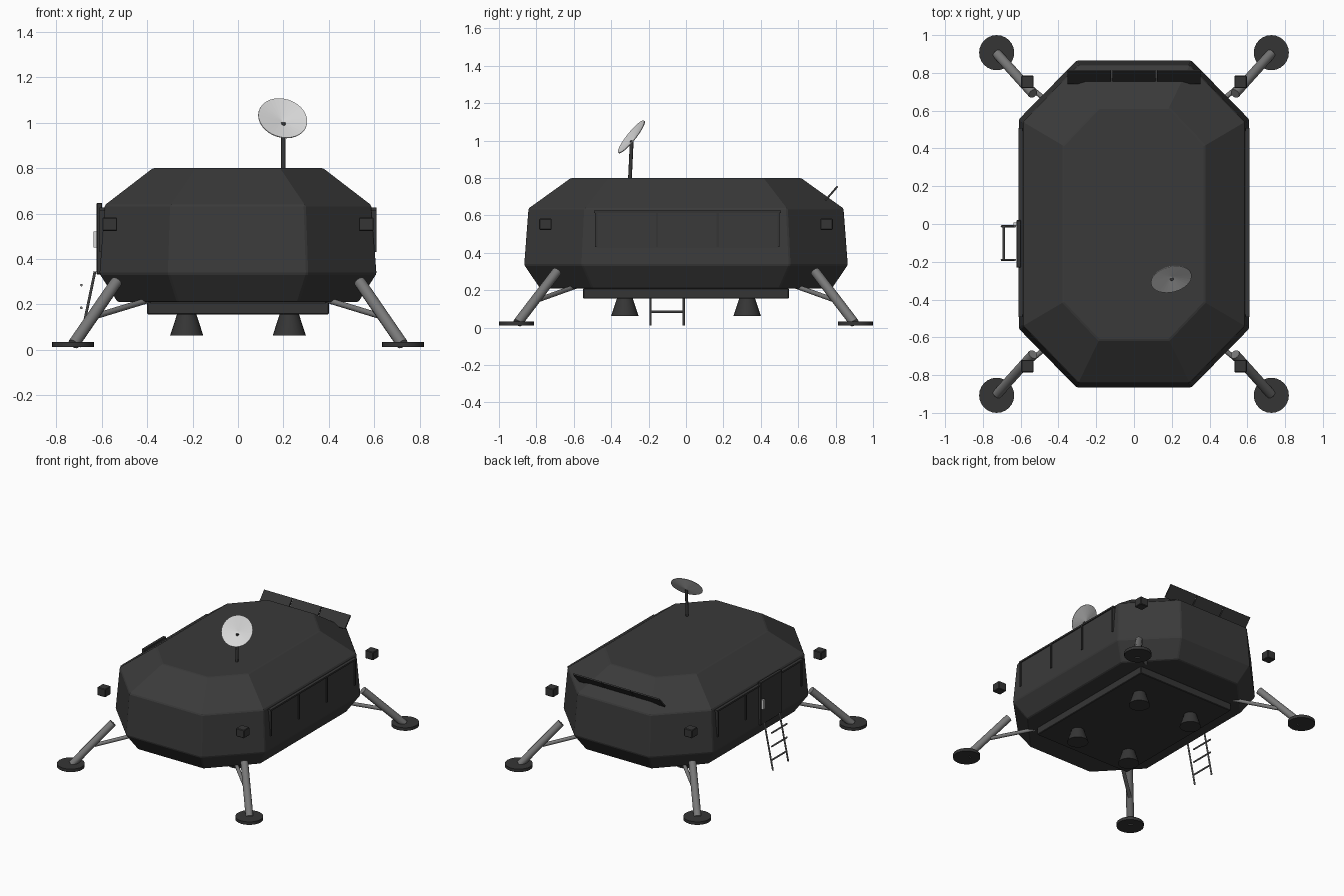
import bpy, bmesh, math
from mathutils import Vector

if "Cube" in bpy.data.objects:
    bpy.data.objects.remove(bpy.data.objects["Cube"], do_unlink=True)


def material(name, value):
    m = bpy.data.materials.new(name)
    m.use_nodes = True
    color = (value, value, value, 1)
    m.diffuse_color = color
    bsdf = m.node_tree.nodes["Principled BSDF"]
    bsdf.inputs["Base Color"].default_value = color
    bsdf.inputs["Roughness"].default_value = 0.7
    return m


HULL = material("hull charcoal", 0.042)
DARK = material("dark metal", 0.036)
STEEL = material("strut grey", 0.19)
LIGHT = material("dish light grey", 0.68)


def finish(name, bm, mat, smooth=False):
    bmesh.ops.recalc_face_normals(bm, faces=bm.faces)
    mesh = bpy.data.meshes.new(name)
    bm.to_mesh(mesh)
    bm.free()
    mesh.materials.append(mat)
    obj = bpy.data.objects.new(name, mesh)
    bpy.context.collection.objects.link(obj)
    if smooth:
        bpy.ops.object.select_all(action="DESELECT")
        obj.select_set(True)
        bpy.context.view_layer.objects.active = obj
        bpy.ops.object.shade_smooth_by_angle(angle=math.radians(35))
    return obj


def box(name, center, size, mat, bevel=0):
    bm = bmesh.new()
    bmesh.ops.create_cube(bm, size=1)
    bmesh.ops.scale(bm, vec=size, verts=bm.verts)
    if bevel:
        bmesh.ops.bevel(bm, geom=bm.edges[:], offset=bevel, segments=1, affect="EDGES")
    obj = finish(name, bm, mat)
    obj.location = center
    return obj


def rod(name, start, end, r1, mat, r2=None, sides=12):
    start, end = Vector(start), Vector(end)
    axis = end - start
    bm = bmesh.new()
    bmesh.ops.create_cone(bm, cap_ends=True, segments=sides, radius1=r1,
                          radius2=r1 if r2 is None else r2, depth=axis.length)
    obj = finish(name, bm, mat, True)
    obj.location = (start + end) / 2
    obj.rotation_euler = axis.to_track_quat("Z", "Y").to_euler()
    return obj


# Hull: stacked stretched octagons (half width, half length, end width, side length, height)
levels = [(0.53, 0.78, 0.265, 0.50, 0.21), (0.61, 0.865, 0.305, 0.555, 0.335),
          (0.587, 0.842, 0.295, 0.54, 0.637), (0.375, 0.615, 0.185, 0.415, 0.80)]
bm = bmesh.new()
rings = []
for hx, hy, cx, cy, z in levels:
    corners = [(hx, -cy), (hx, cy), (cx, hy), (-cx, hy),
               (-hx, cy), (-hx, -cy), (-cx, -hy), (cx, -hy)]
    rings.append([bm.verts.new((x, y, z)) for x, y in corners])
for low, high in zip(rings, rings[1:]):
    for i in range(8):
        j = (i + 1) % 8
        bm.faces.new((low[i], low[j], high[j], high[i]))
bm.faces.new(rings[0])
bm.faces.new(rings[-1])
hull = finish("hull", bm, HULL)
bevel = hull.modifiers.new("edge bevel", "BEVEL")
bevel.width = 0.006
bevel.segments = 1

# Underside
box("base_plate", (0, 0, 0.183), (0.8, 1.1, 0.056), DARK, 0.004)

for sx in (-1, 1):
    side = "left" if sx > 0 else "right"
    # Side panels held in a thin frame
    box(f"{side}_side_panel", (sx * 0.592, 0.007, 0.52), (0.022, 0.97, 0.2), HULL)
    box(f"{side}_frame_top", (sx * 0.6, 0.007, 0.62), (0.022, 1.0, 0.012), DARK)
    for k in range(4):
        box(f"{side}_frame_post_{k + 1}", (sx * 0.6, -0.48 + 0.325 * k, 0.525),
            (0.022, 0.012, 0.19), DARK)
    for sy in (-1, 1):
        tag = f"{'front' if sy < 0 else 'back'}_{side}"
        # Landing leg
        rod(f"{tag}_foot_pad", (sx * 0.727, sy * 0.907, 0.012),
            (sx * 0.727, sy * 0.907, 0.034), 0.093, DARK, sides=24)
        rod(f"{tag}_main_strut", (sx * 0.724, sy * 0.9, 0.025),
            (sx * 0.535, sy * 0.69, 0.30), 0.026, STEEL)
        rod(f"{tag}_brace", (sx * 0.62, sy * 0.785, 0.15),
            (sx * 0.39, sy * 0.59, 0.22), 0.013, STEEL)
        # Thruster block and engine bell
        box(f"{tag}_thruster_block", (sx * 0.565, sy * 0.752, 0.553),
            (0.066, 0.066, 0.06), DARK, 0.004)
        rod(f"{tag}_engine_bell", (sx * 0.226, sy * 0.327, 0.063),
            (sx * 0.226, sy * 0.327, 0.158), 0.073, DARK, 0.042, 20)

# Door and handle
box("door", (-0.611, -0.105, 0.49), (0.024, 0.25, 0.315), DARK, 0.003)
box("door_handle", (-0.63, 0.0, 0.485), (0.014, 0.018, 0.07), LIGHT)

# Ladder
for n, y in enumerate((-0.19, -0.012)):
    rod(f"ladder_rail_{n + 1}", (-0.7, y, 0.012), (-0.63, y, 0.345), 0.006, STEEL, sides=8)
for n in range(3):
    z = 0.085 + 0.1 * n
    rod(f"ladder_rung_{n + 1}", (-0.69, -0.19, z), (-0.69, -0.012, z), 0.006, STEEL, sides=8)

# Tilted panel row on the back roof slope
for k in range(3):
    panel = box(f"roof_panel_{k + 1}", (0.237 * (k - 1), 0.778, 0.718),
                (0.23, 0.1, 0.01), DARK)
    panel.rotation_euler.x = math.atan2(0.075, 0.065)

# Antenna mast and shallow dish
facing = Vector((0.2, -0.76, 0.61)).normalized()
dish_rim = Vector((0.197, -0.292, 1.02))
rod("antenna_mast", (0.2, -0.3, 0.79), (0.2, -0.29, 1.0), 0.01, DARK)
bm = bmesh.new()
hub = bm.verts.new((0, 0, -0.02))
rim = [bm.verts.new((0.11 * math.cos(a), 0.11 * math.sin(a), 0))
       for a in (math.tau * i / 32 for i in range(32))]
for i in range(32):
    bm.faces.new((hub, rim[i], rim[(i + 1) % 32]))
dish = finish("antenna_dish", bm, LIGHT)
dish.location = dish_rim
dish.rotation_euler = facing.to_track_quat("Z", "Y").to_euler()
shell = dish.modifiers.new("shell", "SOLIDIFY")
shell.thickness = 0.004
shell.offset = 0
